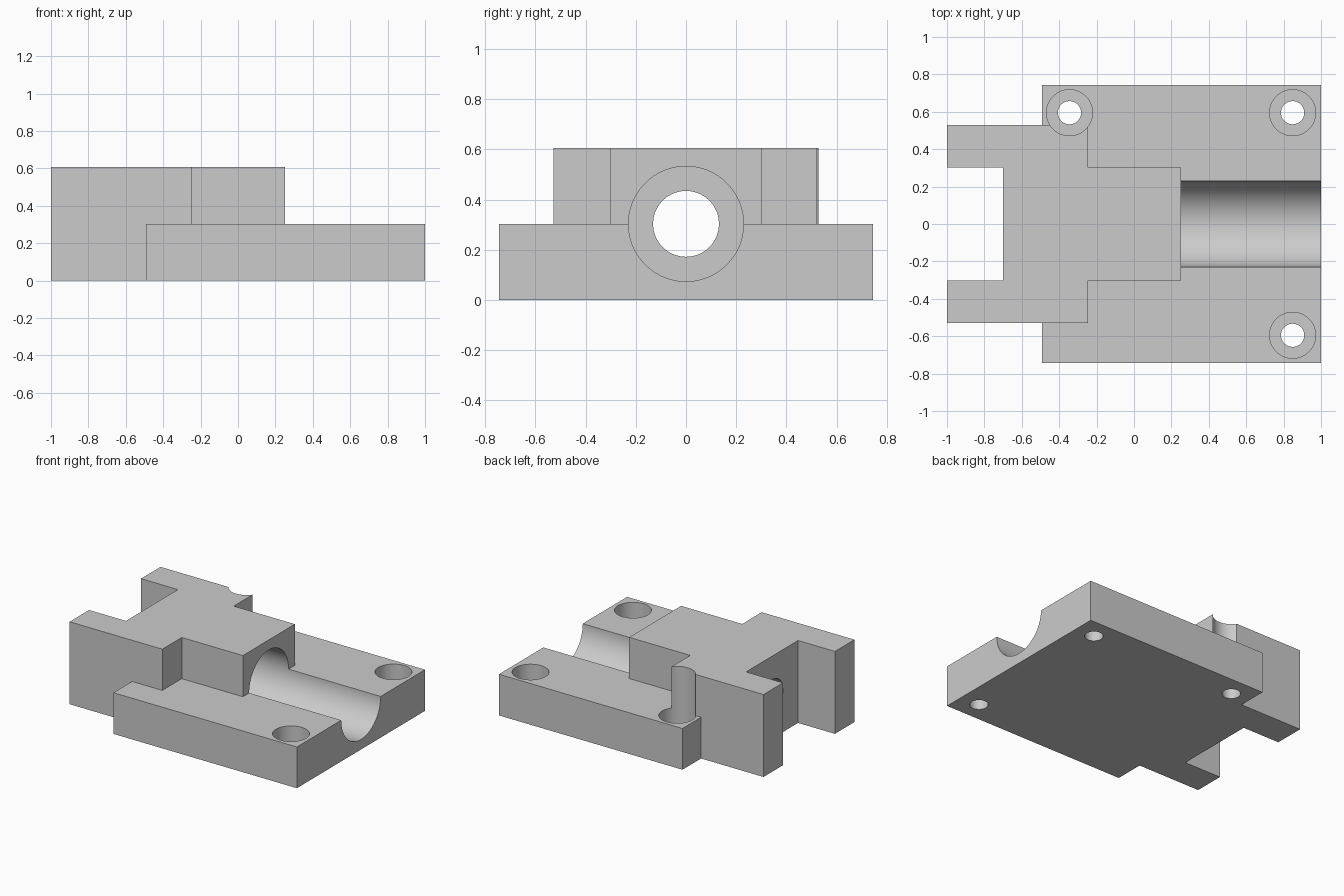
import bpy
import bmesh
import math
from mathutils import Matrix, Vector

cube = bpy.data.objects.get("Cube")
if cube:
    bpy.data.objects.remove(cube, do_unlink=True)

MID, TOP = 0.303, 0.606
HOLE_X, HOLE_Y = 0.848, 0.595

metal = bpy.data.materials.new("plain_grey")
metal.use_nodes = True
grey = (0.6, 0.6, 0.6, 1)
metal.diffuse_color = grey
metal.node_tree.nodes["Principled BSDF"].inputs["Base Color"].default_value = grey


def add_object(name, bm):
    bmesh.ops.recalc_face_normals(bm, faces=bm.faces)
    mesh = bpy.data.meshes.new(name)
    bm.to_mesh(mesh)
    bm.free()
    mesh.materials.append(metal)
    ob = bpy.data.objects.new(name, mesh)
    bpy.context.collection.objects.link(ob)
    return ob


def slab(name, half_outline, z0, z1):
    """Extrude an outline given for y > 0 and mirrored to y < 0."""
    outline = half_outline + [(x, -y) for x, y in reversed(half_outline)]
    bm = bmesh.new()
    face = bm.faces.new([bm.verts.new((x, y, z0)) for x, y in outline])
    grown = bmesh.ops.extrude_face_region(bm, geom=[face])["geom"]
    verts = [g for g in grown if isinstance(g, bmesh.types.BMVert)]
    bmesh.ops.translate(bm, verts=verts, vec=(0, 0, z1 - z0))
    return add_object(name, bm)


def rod(name, start, end, radius):
    """Cylindrical cutter between two points."""
    a, b = Vector(start), Vector(end)
    turn = (b - a).to_track_quat('Z', 'Y').to_matrix().to_4x4()
    bm = bmesh.new()
    bmesh.ops.create_cone(bm, cap_ends=True, segments=96, radius1=radius,
                          radius2=radius, depth=(b - a).length,
                          matrix=Matrix.Translation((a + b) / 2) @ turn)
    ob = add_object(name, bm)
    ob.hide_render = True
    return ob


# Mounting plate and taller forked block
body = slab("bearing_block", [(1, 0.744), (-0.492, 0.744)], 0, MID)
fork = slab("forked_block", [(0.251, 0.302), (-0.246, 0.302), (-0.246, 0.528),
                             (-1, 0.528), (-1, 0.302), (-0.7, 0.302)], 0, TOP)
fork.hide_render = True

# Stepped shaft bore along x
steps = [(fork, 'UNION'),
         (rod("shaft_bore", (1.2, 0, MID), (-0.5, 0, MID), 0.229), 'DIFFERENCE'),
         (rod("shaft_hole", (0, 0, MID), (-0.85, 0, MID), 0.131), 'DIFFERENCE')]

# Three counterbored screw holes, one of which bites into the block
for i, (x, y) in enumerate([(HOLE_X, HOLE_Y), (HOLE_X, -HOLE_Y), (-0.345, HOLE_Y)]):
    steps.append((rod(f"screw_hole_{i}", (x, y, -0.2), (x, y, 0.5), 0.062), 'DIFFERENCE'))
    steps.append((rod(f"counterbore_{i}", (x, y, 0.15), (x, y, 0.8), 0.123), 'DIFFERENCE'))

# Combine everything into one solid
bpy.ops.object.select_all(action='DESELECT')
body.select_set(True)
bpy.context.view_layer.objects.active = body
for tool, operation in steps:
    mod = body.modifiers.new(tool.name, 'BOOLEAN')
    mod.operation = operation
    mod.solver = 'EXACT'
    mod.object = tool
    bpy.ops.object.modifier_apply(modifier=mod.name)
for tool, _ in steps:
    bpy.data.objects.remove(tool, do_unlink=True)

bpy.ops.object.shade_smooth_by_angle(angle=math.radians(30))
